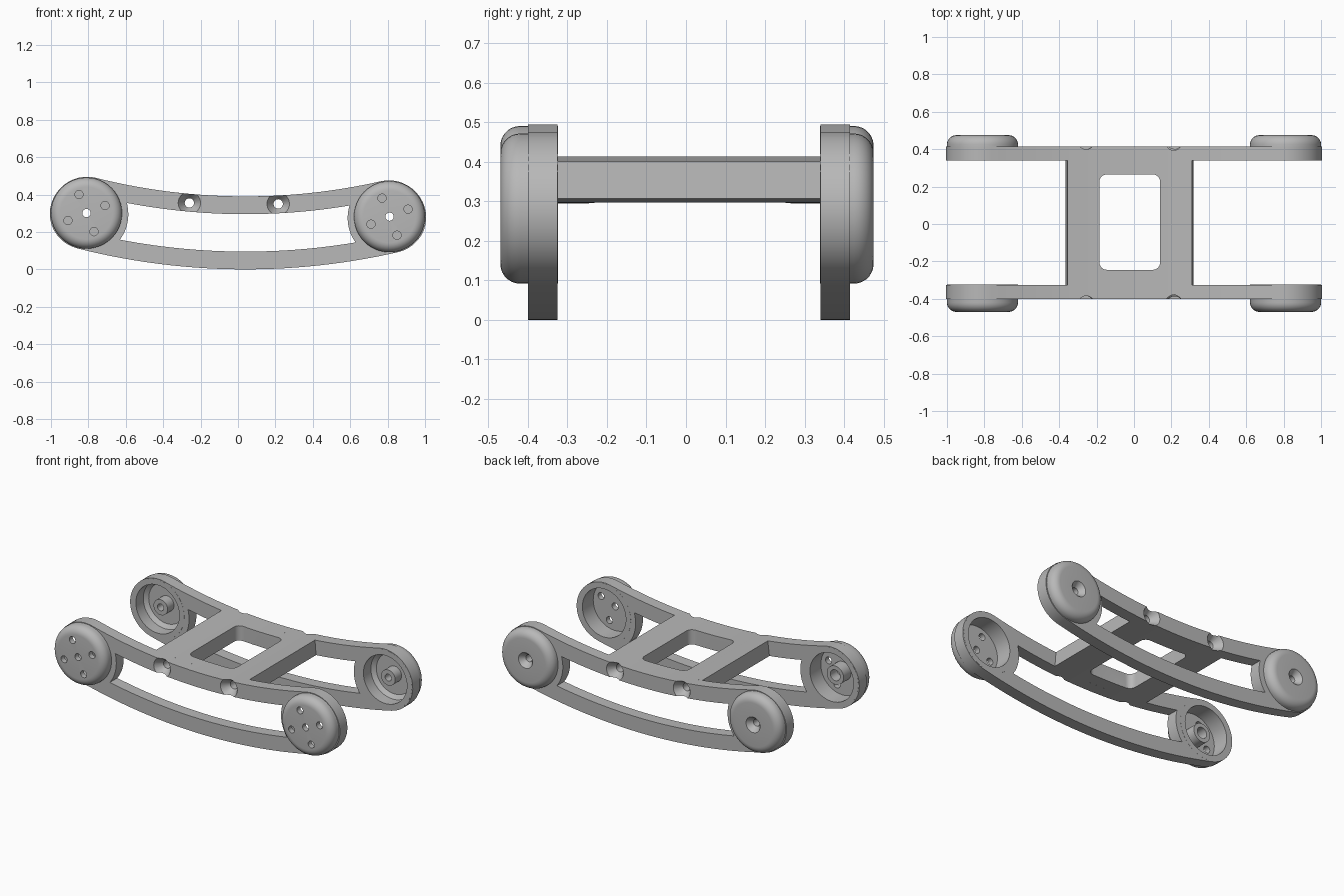
import bpy, bmesh, math
from mathutils import Vector

old = bpy.data.objects.get("Cube")
if old:
    bpy.data.objects.remove(old)

# Single matte grey
grey = bpy.data.materials.new("matte_grey")
grey.use_nodes = True
grey.diffuse_color = (0.48, 0.48, 0.48, 1)
grey.node_tree.nodes["Principled BSDF"].inputs["Base Color"].default_value = grey.diffuse_color

# Curved guide: radius and angle about a centre high above the frame
ARC_X, ARC_Z, MID = 0.04, 3.665, 3.47
HUB_ANGLES = {"right": -0.2475, "left": 0.2238}


def arc_point(r, phi):
    return (ARC_X + r * math.sin(phi), ARC_Z - r * math.cos(phi))


def arc(r, a, b, n=28):
    return [arc_point(r, a + (b - a) * i / n) for i in range(n + 1)]


def round_end(radius, hub, start, stop, n=20):
    pts = []
    for i in range(n + 1):
        t = start + (stop - start) * i / n
        pts.append(arc_point(MID + radius * math.sin(t), hub + radius * math.cos(t) / MID))
    return pts


def finish(name, bm):
    bmesh.ops.remove_doubles(bm, verts=bm.verts, dist=1e-5)
    bmesh.ops.recalc_face_normals(bm, faces=bm.faces)
    mesh = bpy.data.meshes.new(name)
    bm.to_mesh(mesh)
    bm.free()
    obj = bpy.data.objects.new(name, mesh)
    mesh.materials.append(grey)
    bpy.context.collection.objects.link(obj)
    return obj


def prism(name, outline, lo, hi, vertical=False):
    """Extrude an outline along y, or along z when vertical."""
    bm = bmesh.new()
    place = (lambda p, d: (p[0], p[1], d)) if vertical else (lambda p, d: (p[0], d, p[1]))
    face = bm.faces.new([bm.verts.new(place(p, lo)) for p in outline])
    moved = bmesh.ops.extrude_face_region(bm, geom=[face])["geom"]
    shift = Vector(place((0, 0), hi - lo))
    bmesh.ops.translate(bm, vec=shift, verts=[v for v in moved if isinstance(v, bmesh.types.BMVert)])
    return finish(name, bm)


def lathe(name, profile, centre, closed=True, n=48):
    """Revolve (radius, y) points about a y-parallel axis."""
    bm = bmesh.new()
    rings = []
    for i in range(n):
        a = 2 * math.pi * i / n
        rings.append([bm.verts.new((centre[0] + r * math.cos(a), y, centre[1] + r * math.sin(a)))
                      for r, y in profile])
    count = len(profile)
    for i in range(n):
        p, q = rings[i], rings[(i + 1) % n]
        for j in range(count if closed else count - 1):
            k = (j + 1) % count
            bm.faces.new((p[j], p[k], q[k], q[j]))
    return finish(name, bm)


def rod(centre, radius, lo, hi):
    return lathe("rod_cutter", [(0, lo), (radius, lo), (radius, hi), (0, hi)], centre, False, 32)


def cut(obj, cutters):
    bpy.context.view_layer.objects.active = obj
    for c in cutters:
        c.hide_render = True
        mod = obj.modifiers.new("cut", 'BOOLEAN')
        mod.operation, mod.solver, mod.object = 'DIFFERENCE', 'EXACT', c
        bpy.ops.object.modifier_apply(modifier=mod.name)


def fillet(outer_y, side, r=0.19, f=0.05, n=7):
    """Rounded outer rim of a hub, running from its face to its wall."""
    return [(r - f + f * math.sin(t), outer_y - side * f * (1 - math.cos(t)))
            for t in (math.pi / 2 * i / n for i in range(n + 1))]


HUBS = {k: arc_point(MID, a) for k, a in HUB_ANGLES.items()}
A, B = HUB_ANGLES["right"], HUB_ANGLES["left"]
TOP, BOTTOM, HALF = MID - 0.195, MID + 0.195, math.pi / 2

# Countersunk screw channels running through both plates and the bridge
screws = []
for x, z in ((-0.26, 0.355), (0.215, 0.35)):
    screws.append(lathe("screw_cutter", [(0, -0.6), (0.06, -0.6), (0.06, -0.4), (0.025, -0.35),
                                         (0.025, 0.365), (0.06, 0.415), (0.06, 0.6), (0, 0.6)],
                        (x, z), False, 32))
cutters = list(screws)

# Slot between the upper and lower rails, with ends bulging around the hubs
b = math.asin(0.1 / 0.225)
reach = 0.225 * math.cos(b) / MID
outline = (arc(MID - 0.1, A + reach, B - reach) + round_end(0.225, B, math.pi + b, math.pi - b)[1:-1]
           + arc(MID + 0.1, B - reach, A + reach) + round_end(0.225, A, b, -b)[1:-1])
slot = prism("slot_cutter", outline, -0.6, 0.6)
bores = [rod(c, 0.165, -0.6, 0.6) for c in HUBS.values()]
cutters += [slot] + bores

# Side plates
plate_outline = (arc(TOP, A, B) + round_end(0.195, B, -HALF, HALF)[1:-1]
                 + arc(BOTTOM, B, A) + round_end(0.195, A, HALF, 3 * HALF)[1:-1])
parts = []
for name, lo, hi in (("front_plate", -0.4, -0.325), ("back_plate", 0.34, 0.415)):
    plate = prism(name, plate_outline, lo, hi)
    cut(plate, [slot] + bores + screws)
    parts.append(plate)

# Bridge joining the upper rails, with a rounded window
p0, p1 = math.asin(-0.395 / TOP), math.asin(0.27 / TOP)
bridge = prism("bridge", arc(TOP, p0, p1, 12) + arc(MID - 0.1, p1, p0, 12), -0.326, 0.341)
window = []
for i, (cx, cy) in enumerate(((0.1, 0.225), (-0.145, 0.225), (-0.145, -0.205), (0.1, -0.205))):
    for j in range(7):
        t = HALF * (i + j / 6)
        window.append((cx + 0.04 * math.cos(t), cy + 0.04 * math.sin(t)))
opening = prism("window_cutter", window, 0, 0.8, True)
cutters.append(opening)
cut(bridge, [opening] + screws)
parts.append(bridge)

# Front hubs: hollow cups with four bolt holes round the axle hole
for side, centre in HUBS.items():
    profile = [(0.022, -0.47)] + fillet(-0.47, -1)
    profile += [(0.19, -0.3245), (0.155, -0.3245), (0.155, -0.435)]
    if side == "right":
        profile += [(0.06, -0.435), (0.06, -0.36), (0.035, -0.36), (0.035, -0.43)]
    profile.append((0.022, -0.435))
    hub = lathe("front_" + side + "_hub", profile, centre)
    holes = []
    for k in range(4):
        t = math.radians(112 + 90 * k)
        holes.append(rod((centre[0] + 0.107 * math.cos(t), centre[1] + 0.107 * math.sin(t)),
                         0.022, -0.6, -0.4))
    cut(hub, holes)
    cutters += holes
    parts.append(hub)

# Back hubs: hollow cups with a countersunk axle hole and an inner sleeve
for side, centre in HUBS.items():
    profile = [(0.022, 0.44), (0.05, 0.475)] + fillet(0.475, 1)
    profile += [(0.19, 0.3395), (0.155, 0.3395), (0.155, 0.415), (0.13, 0.435),
                (0.05, 0.435), (0.05, 0.37), (0.022, 0.37)]
    parts.append(lathe("back_" + side + "_hub", profile, centre))

for c in cutters:
    bpy.data.objects.remove(c)

# Smooth curves, crisp edges
bpy.ops.object.select_all(action='DESELECT')
for p in parts:
    p.select_set(True)
bpy.context.view_layer.objects.active = parts[0]
bpy.ops.object.shade_smooth_by_angle(angle=math.radians(30))
